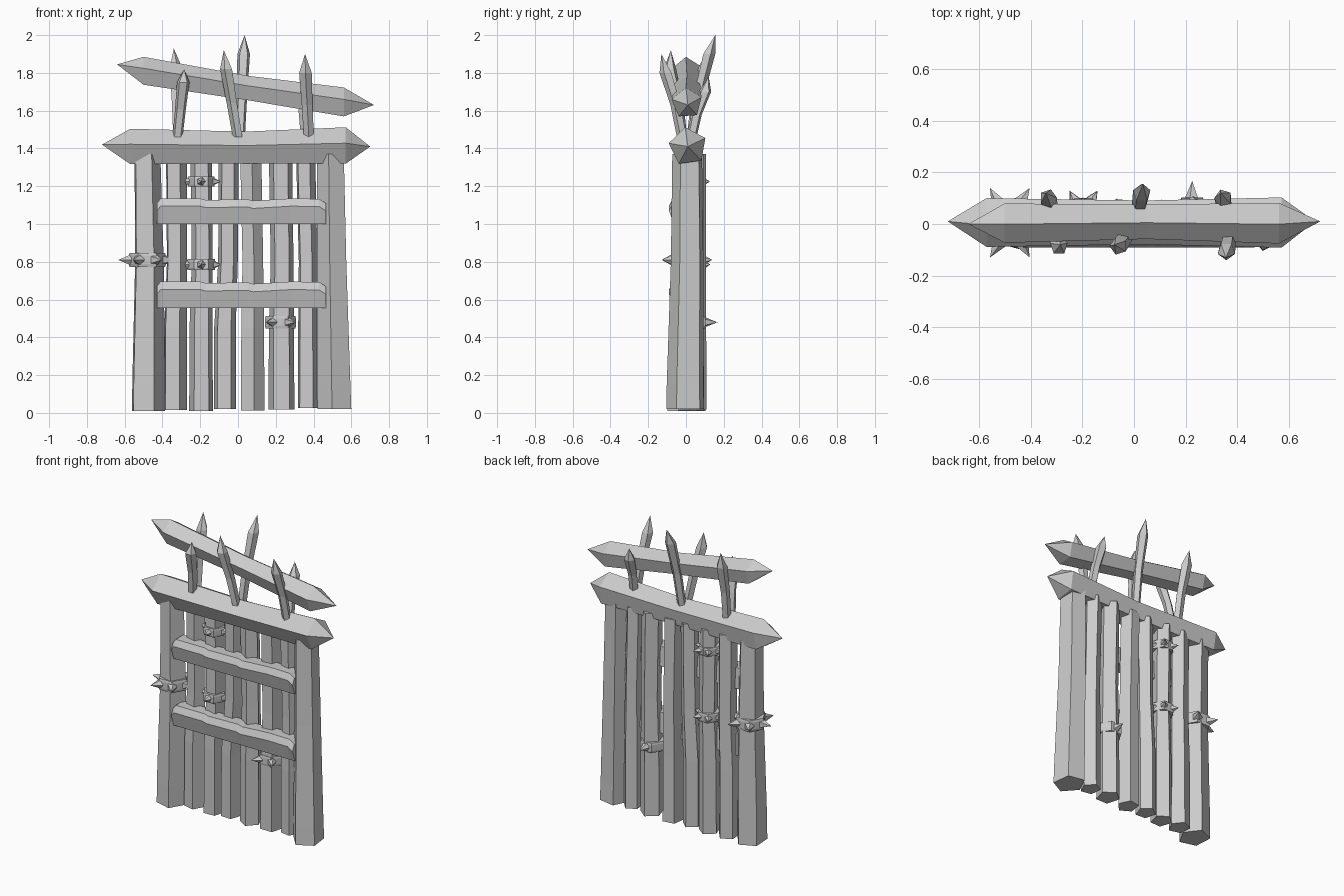
import bpy, bmesh, math
from mathutils import Vector

if "Cube" in bpy.data.objects:
    bpy.data.objects.remove(bpy.data.objects["Cube"], do_unlink=True)

grey = bpy.data.materials.new("weathered_grey")
grey.use_nodes = True
grey.diffuse_color = (0.6, 0.6, 0.6, 1)
grey.node_tree.nodes["Principled BSDF"].inputs["Base Color"].default_value = (0.6, 0.6, 0.6, 1)


def finish(name, bm):
    bmesh.ops.recalc_face_normals(bm, faces=bm.faces)
    mesh = bpy.data.meshes.new(name)
    bm.to_mesh(mesh)
    bm.free()
    mesh.materials.append(grey)
    obj = bpy.data.objects.new(name, mesh)
    bpy.context.collection.objects.link(obj)
    return obj


def add_log(bm, path, phase, sides=5, depth=1.0):
    """Sweep a polygon along (x, y, z, radius) points; radius 0 makes a tip."""
    span = Vector(path[-1][:3]) - Vector(path[0][:3])
    flat = abs(span.x) > abs(span.z)
    rings = []
    for x, y, z, r in path:
        ring = []
        for i in range(sides if r else 1):
            a = math.radians(phase) + math.tau * i / sides
            u, v = r * math.cos(a), r * math.sin(a)
            ring.append(bm.verts.new((x, y + u * depth, z + v) if flat else (x + u, y + v * depth, z)))
        rings.append(ring)
    for a, b in zip(rings, rings[1:]):
        for i in range(sides):
            j = (i + 1) % sides
            quad = [a[i % len(a)], a[j % len(a)], b[j % len(b)], b[i % len(b)]]
            bm.faces.new(list(dict.fromkeys(quad)))
    for ring in (rings[0], rings[-1]):
        if len(ring) > 1:
            bm.faces.new(ring)


def log(name, path, phase, sides=5, depth=1.0):
    bm = bmesh.new()
    add_log(bm, path, phase, sides, depth)
    return finish(name, bm)


def spiked_band(name, x, y, z, rx, ry, height, angles, length):
    """Six-sided collar with pyramid spikes at the given angles."""
    bm = bmesh.new()
    h = height / 2
    add_log(bm, [(x, y, z - h, rx * 0.96), (x, y, z - h * 0.6, rx), (x, y, z + h * 0.6, rx),
                 (x, y, z + h, rx * 0.96)], 0, 6, ry / rx)
    for angle in angles:
        a = math.radians(angle)
        out = Vector((math.cos(a), math.sin(a), 0))
        side = Vector((-out.y, out.x, 0))
        root = Vector((x + rx * 0.85 * out.x, y + ry * 0.85 * out.y, z))
        tip = bm.verts.new(root + out * length)
        base = []
        for k in range(5):
            t = math.tau * k / 5
            base.append(bm.verts.new(root + (side * math.cos(t) + Vector((0, 0, 1)) * math.sin(t)) * h * 0.85))
        for k in range(5):
            bm.faces.new((base[k], base[(k + 1) % 5], tip))
        bm.faces.new(base)
    finish(name, bm)


# Heavy side posts
log("right_post", [(-0.48, 0, 0.01, 0.095), (-0.48, 0, 0.15, 0.094), (-0.475, 0.005, 0.8, 0.082),
                   (-0.485, 0.01, 1.37, 0.074)], 4, depth=1.1)
log("left_post", [(0.515, 0, 0.02, 0.096), (0.512, 0, 0.15, 0.094), (0.5, 0.01, 0.8, 0.083),
                  (0.493, 0.01, 1.37, 0.076)], -100, depth=1.1)

# Upright planks: centre at the foot, centre at the top, half width, turn, foot height
planks = [(-0.335, -0.33, 0.066, 5, 0.015), (-0.195, -0.195, 0.066, 20, 0.01),
          (-0.07, -0.05, 0.062, 15, 0.02), (0.075, 0.065, 0.066, -10, 0.012),
          (0.23, 0.225, 0.072, 18, 0.018), (0.37, 0.355, 0.06, 8, 0.025)]
for n, (foot, top, w, turn, low) in enumerate(planks, 1):
    log(f"plank_{n}", [(foot, 0.03, low, w), (foot, 0.03, 0.45, w * 0.97),
                       ((foot + top) / 2 + 0.006, 0.035, 0.8, w * 0.88), (top, 0.035, 1.37, w * 0.9)],
        turn, depth=1.1)

# Pointed cross beams
log("lintel_beam", [(-0.72, 0.01, 1.42, 0), (-0.57, 0.01, 1.405, 0.1), (0.04, 0.01, 1.4, 0.09),
                    (0.57, 0.01, 1.41, 0.103), (0.7, 0.01, 1.41, 0)], 26)
log("top_beam", [(-0.64, 0, 1.845, 0), (-0.5, 0.005, 1.805, 0.08), (0.05, 0.01, 1.715, 0.07),
                 (0.56, 0.005, 1.64, 0.083), (0.72, 0.01, 1.63, 0)], 22)


# Horizontal boards with worn upper edges and slanted ends
def board(name, z, height):
    xs = [-0.43, -0.41, -0.2, -0.17, 0.05, 0.08, 0.28, 0.43, 0.465]
    wear = [0.025, 0, 0, 0.008, 0.004, 0.012, 0, 0.002, 0.025]
    bm = bmesh.new()
    rings = []
    for x, cut in zip(xs, wear):
        section = [(-0.065, z), (-0.09, z + height * 0.7 - cut), (-0.07, z + height - cut),
                   (0.01, z + height - cut), (0.02, z)]
        rings.append([bm.verts.new((x, y, h)) for y, h in section])
    for a, b in zip(rings, rings[1:]):
        for i in range(5):
            bm.faces.new((a[i], a[(i + 1) % 5], b[(i + 1) % 5], b[i]))
    bm.faces.new(rings[0])
    bm.faces.new(rings[-1])
    finish(name, bm)


board("upper_board", 1.0, 0.135)
board("lower_board", 0.555, 0.14)

# Fangs lashed around the top beam: root, bend and tip
fangs = [((-0.32, -0.02, 1.46), (-0.29, -0.085, 1.75), (-0.285, -0.08, 1.82)),
         ((0.0, -0.02, 1.46), (-0.06, -0.085, 1.82), (-0.075, -0.08, 1.92)),
         ((0.375, -0.02, 1.46), (0.357, -0.105, 1.8), (0.355, -0.13, 1.9)),
         ((-0.32, 0.03, 1.46), (-0.332, 0.1, 1.83), (-0.34, 0.12, 1.93)),
         ((0.01, 0.03, 1.46), (0.03, 0.12, 1.9), (0.035, 0.155, 2.0)),
         ((0.36, 0.03, 1.46), (0.345, 0.1, 1.7), (0.335, 0.12, 1.78))]
for n, (root, bend, tip) in enumerate(fangs, 1):
    mid = Vector(root).lerp(Vector(bend), 0.5) + Vector((0, 0.01 if root[1] < 0 else -0.01, 0))
    log(f"fang_{n}", [(*root, 0.028), (*mid, 0.03), (*bend, 0.035), (*tip, 0)], 18 * n)

# Spiked collars
ring = (0, 60, 120, 180, 270)
spiked_band("upper_plank_collar", -0.195, 0.033, 1.225, 0.072, 0.075, 0.055, ring, 0.045)
spiked_band("middle_plank_collar", -0.195, 0.033, 0.785, 0.075, 0.078, 0.058, ring, 0.045)
spiked_band("low_plank_collar", 0.225, 0.033, 0.48, 0.082, 0.08, 0.065, (90, 235, 305), 0.065)
spiked_band("post_collar", -0.48, 0.005, 0.81, 0.098, 0.1, 0.075, (0, 60, 120, 180, 240, 300), 0.07)
